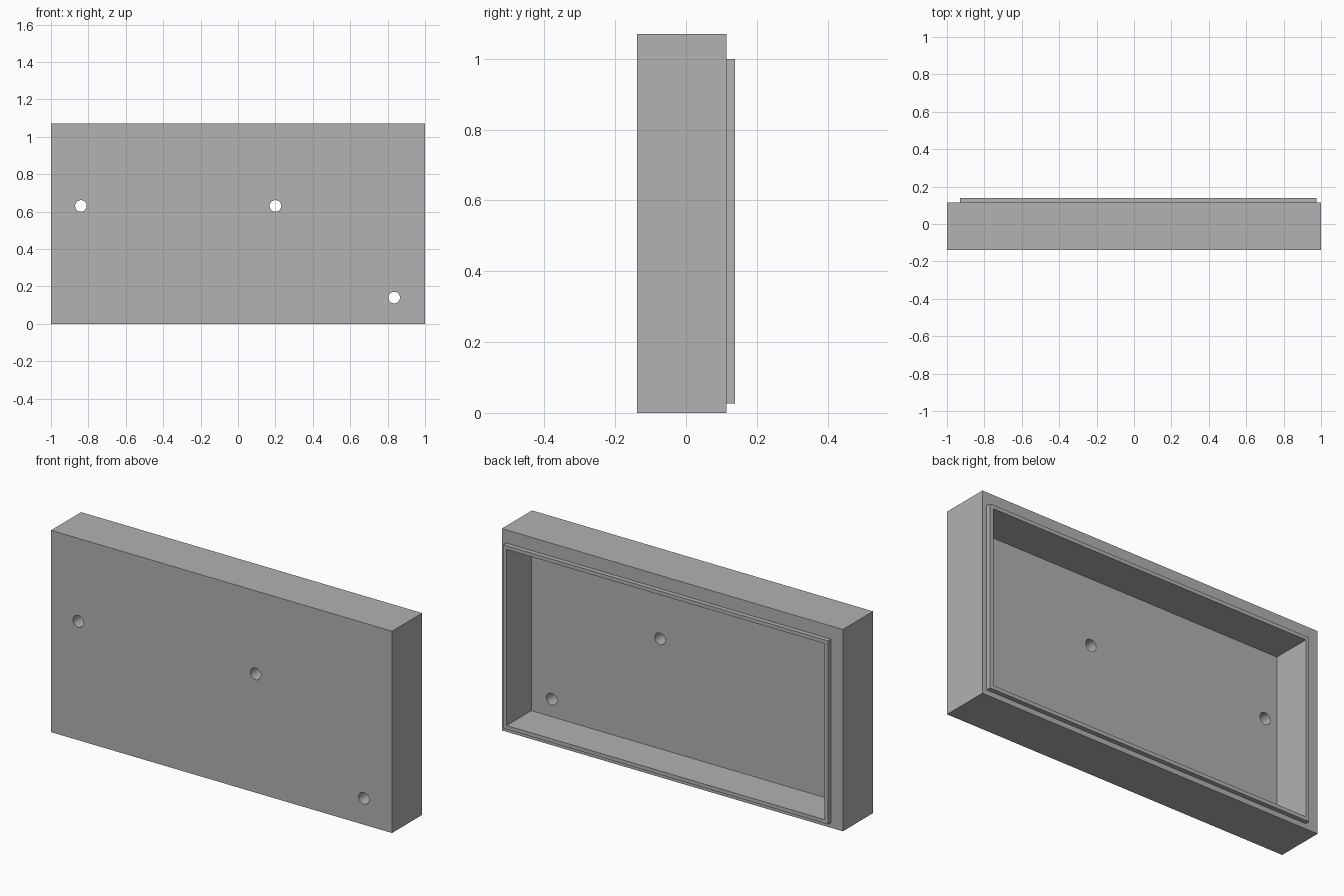
import bpy
import math
from mathutils import Vector

if "Cube" in bpy.data.objects:
    bpy.data.objects.remove(bpy.data.objects["Cube"], do_unlink=True)

# Plain grey material
grey = bpy.data.materials.new("grey")
grey.use_nodes = True
colour = (0.445, 0.445, 0.445, 1)
grey.diffuse_color = colour
grey.node_tree.nodes["Principled BSDF"].inputs["Base Color"].default_value = colour

FRONT, SHELF, BACK = -0.138, 0.114, 0.138
FLOOR = -0.068
RIM_WALL = 0.02
HOLE_RADIUS = 0.031


def box(name, low, high):
    """Box between two opposite corners."""
    low, high = Vector(low), Vector(high)
    bpy.ops.mesh.primitive_cube_add(size=1, location=(low + high) / 2)
    obj = bpy.context.object
    obj.name = name
    obj.scale = high - low
    bpy.ops.object.transform_apply(location=False, rotation=False, scale=True)
    obj.data.materials.append(grey)
    return obj


def combine(target, tool, operation):
    """Apply a boolean and discard the tool."""
    tool.hide_render = True
    mod = target.modifiers.new(operation.lower(), "BOOLEAN")
    mod.operation = operation
    mod.solver = "EXACT"
    mod.object = tool
    bpy.context.view_layer.objects.active = target
    bpy.ops.object.modifier_apply(modifier=mod.name)
    bpy.data.objects.remove(tool, do_unlink=True)


# Outer case with a raised rim on the back
case = box("case_half", (-1, FRONT, 0), (1, SHELF, 1.07))
rim_low, rim_high = Vector((-0.93, 0, 0.027)), Vector((0.975, BACK, 1.0))
combine(case, box("rim", rim_low, rim_high), "UNION")

# Hollow inside, open at the back
inset = Vector((RIM_WALL, 0, RIM_WALL))
cavity_low, cavity_high = rim_low + inset, rim_high - inset
cavity_low.y, cavity_high.y = FLOOR, BACK + 0.1
combine(case, box("cavity_cutter", cavity_low, cavity_high), "DIFFERENCE")

# Screw holes through the front plate
for x, z in ((-0.84, 0.63), (0.2, 0.63), (0.835, 0.14)):
    bpy.ops.mesh.primitive_cylinder_add(
        vertices=32, radius=HOLE_RADIUS, depth=0.2,
        location=(x, (FRONT + FLOOR) / 2, z), rotation=(math.pi / 2, 0, 0))
    drill = bpy.context.object
    drill.name = "hole_cutter"
    drill.data.materials.append(grey)
    combine(case, drill, "DIFFERENCE")

# Smooth hole walls, sharp edges elsewhere
bpy.ops.object.select_all(action="DESELECT")
case.select_set(True)
bpy.context.view_layer.objects.active = case
bpy.ops.object.shade_smooth_by_angle(angle=math.radians(30))
